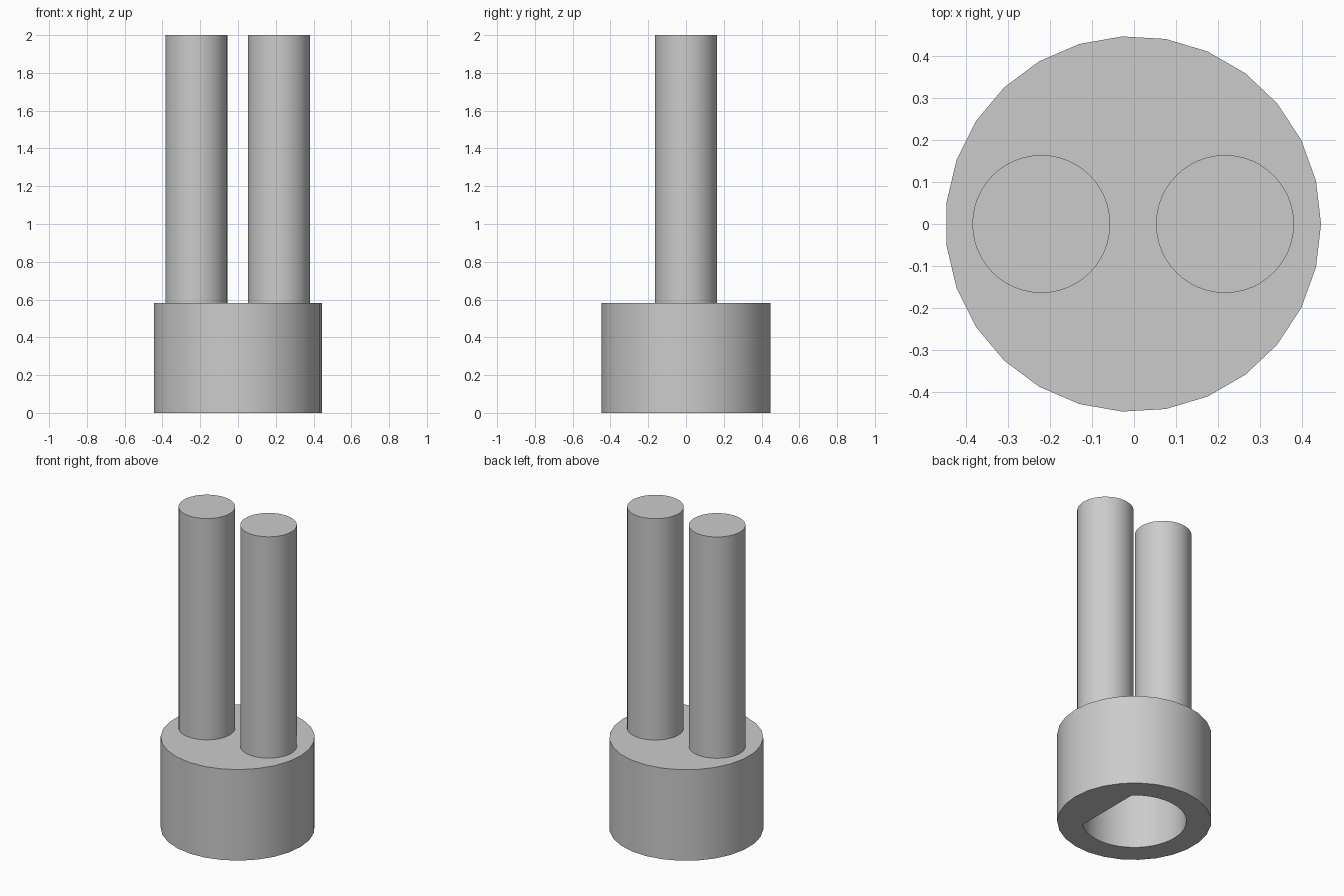
import bpy, bmesh
from math import cos, sin, tau, acos

cube = bpy.data.objects.get("Cube")
if cube:
    bpy.data.objects.remove(cube, do_unlink=True)

# One plain grey
grey = bpy.data.materials.new("plain grey")
grey.use_nodes = True
colour = (0.6, 0.6, 0.6, 1)
grey.diffuse_color = colour
grey.node_tree.nodes["Principled BSDF"].inputs["Base Color"].default_value = colour

CENTRE_X = -0.002
BASE_R, BASE_H = 0.447, 0.583
SOCKET_R, SOCKET_FLAT, SOCKET_DEPTH = 0.302, 0.205, 0.47
POST_R, POST_X = 0.164, 0.2185


def circle(radius, sides, x=0):
    return [(x + radius * cos(tau * i / sides), radius * sin(tau * i / sides))
            for i in range(sides)]


def arc(radius, start, end, steps):
    angles = [start + (end - start) * i / steps for i in range(steps + 1)]
    return [(radius * cos(a), radius * sin(a)) for a in angles]


def ring(bm, outline, z):
    return [bm.verts.new((x + CENTRE_X, y, z)) for x, y in outline]


def wall(bm, low, high):
    n = len(low)
    for i in range(n):
        j = (i + 1) % n
        bm.faces.new((low[i], low[j], high[j], high[i]))


def finish(bm, name):
    bmesh.ops.recalc_face_normals(bm, faces=bm.faces[:])
    mesh = bpy.data.meshes.new(name)
    bm.to_mesh(mesh)
    bm.free()
    mesh.materials.append(grey)
    obj = bpy.data.objects.new(name, mesh)
    bpy.context.collection.objects.link(obj)
    bpy.ops.object.select_all(action='DESELECT')
    obj.select_set(True)
    bpy.context.view_layer.objects.active = obj
    bpy.ops.object.shade_smooth_by_angle(angle=0.52)


# Round base with a D-shaped blind socket in its underside
bm = bmesh.new()
outer_low = ring(bm, circle(BASE_R, 27), 0)
outer_high = ring(bm, circle(BASE_R, 27), BASE_H)
half = acos(SOCKET_FLAT / SOCKET_R)
d_shape = arc(SOCKET_R, half, tau - half, 36)
inner_low = ring(bm, d_shape, 0)
inner_high = ring(bm, d_shape, SOCKET_DEPTH)
wall(bm, outer_low, outer_high)
wall(bm, inner_low, inner_high)
bm.faces.new(outer_high)
bm.faces.new(inner_high)
rim = [e for e in bm.edges if all(v.co.z == 0 for v in e.verts)]
bmesh.ops.triangle_fill(bm, edges=rim, use_beauty=True)
finish(bm, "base")

# Two upright posts, sunk slightly into the base
for name, side in (("left_post", 1), ("right_post", -1)):
    bm = bmesh.new()
    outline = circle(POST_R, 48, side * POST_X)
    low = ring(bm, outline, BASE_H - 0.02)
    high = ring(bm, outline, 2)
    wall(bm, low, high)
    bm.faces.new(low)
    bm.faces.new(high)
    finish(bm, name)
